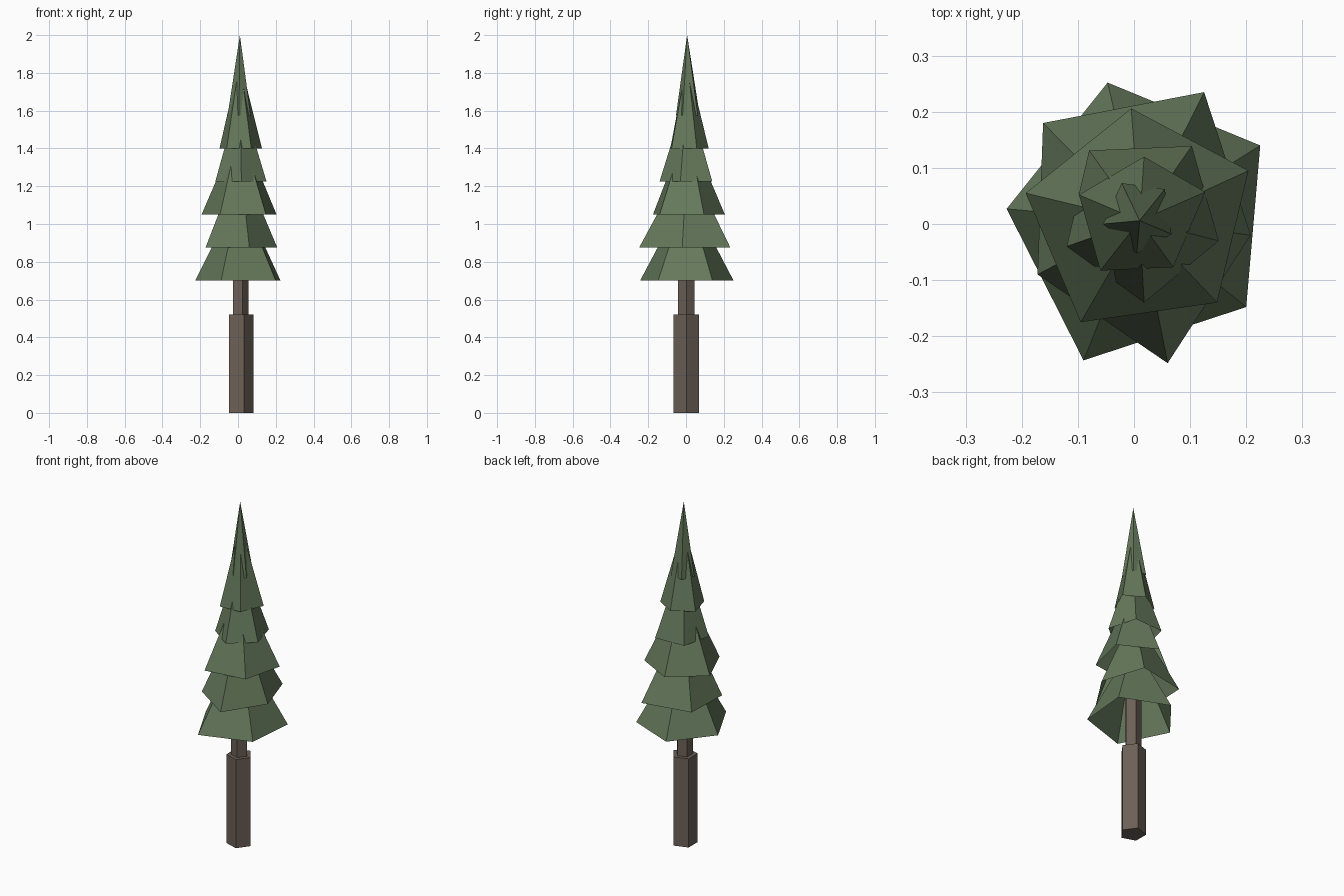
import bpy, bmesh
from math import cos, sin, tau

if "Cube" in bpy.data.objects:
    bpy.data.objects.remove(bpy.data.objects["Cube"])

CX, CY = 0.01, 0.006


def material(name, rgb):
    m = bpy.data.materials.new(name)
    m.diffuse_color = (*rgb, 1)
    m.use_nodes = True
    m.node_tree.nodes["Principled BSDF"].inputs["Base Color"].default_value = m.diffuse_color
    return m


def make_object(name, bm, mat):
    bmesh.ops.recalc_face_normals(bm, faces=bm.faces[:])
    me = bpy.data.meshes.new(name)
    bm.to_mesh(me)
    bm.free()
    me.materials.append(mat)
    ob = bpy.data.objects.new(name, me)
    bpy.context.collection.objects.link(ob)
    return ob


def trunk(name, radius, z0, z1):
    # Five-sided post with a corner facing +x
    bm = bmesh.new()
    base = bm.faces.new([bm.verts.new((CX + radius * cos(i * tau / 5),
                                       0.002 + radius * sin(i * tau / 5), z0)) for i in range(5)])
    top = bmesh.ops.extrude_face_region(bm, geom=[base], use_keep_orig=True)
    verts = [g for g in top['geom'] if isinstance(g, bmesh.types.BMVert)]
    bmesh.ops.translate(bm, verts=verts, vec=(0, 0, z1 - z0))
    make_object(name, bm, bark)


def branch_tier(name, z, height, rim):
    # Uneven five-sided cone, open underneath
    bm = bmesh.new()
    ring = [bm.verts.new((x, y, z)) for x, y in rim]
    tip = bm.verts.new((CX, CY, z + height))
    for a, b in zip(ring, ring[1:] + ring[:1]):
        bm.faces.new((a, b, tip))
    make_object(name, bm, needles)


bark = material("bark", (0.15, 0.117, 0.095))
needles = material("needles", (0.13, 0.19, 0.105))

# Trunk: thick base and thinner stem running up into the branches
trunk("trunk_base", 0.071, 0.0, 0.52)
trunk("trunk_stem", 0.046, 0.52, 1.1)

# Branch tiers from bottom to top, each with its uneven rim
rims = [
    [(0.225, 0.14), (-0.047, 0.252), (-0.227, 0.027), (-0.09, -0.243), (0.2, -0.148)],
    [(0.125, 0.235), (-0.162, 0.18), (-0.172, -0.09), (0.06, -0.248), (0.208, -0.02)],
    [(0.204, 0.095), (-0.005, 0.206), (-0.193, 0.055), (-0.095, -0.175), (0.148, -0.14)],
    [(0.103, 0.139), (-0.08, 0.131), (-0.12, -0.04), (0.018, -0.14), (0.151, -0.03)],
    [(0.127, 0.057), (0.018, 0.12), (-0.098, 0.052), (-0.06, -0.083), (0.07, -0.077)],
    [(0.055, 0.062), (-0.022, 0.073), (-0.055, 0.0), (0.005, -0.053), (0.067, -0.018)],
]
for i, rim in enumerate(rims):
    z = 0.70 + 0.175 * i
    branch_tier(f"branch_tier_{i + 1}", z, 0.47 if i < 5 else 2.0 - z, rim)
